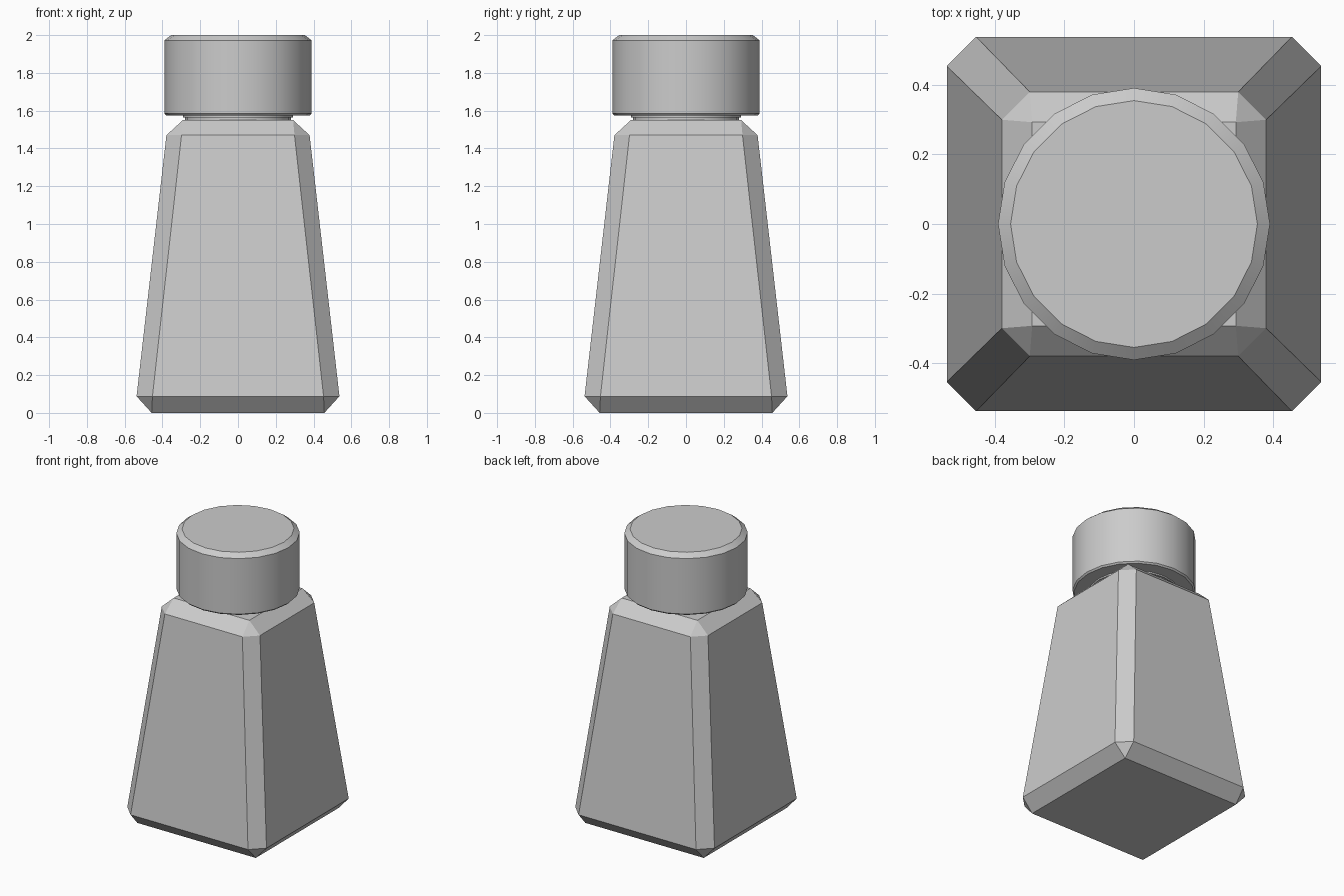
import bpy, bmesh
from math import cos, sin, tau

if "Cube" in bpy.data.objects:
    bpy.data.objects.remove(bpy.data.objects["Cube"])


def loft(name, rings, smooth=False):
    """Skin equal-length rings of points and cap both ends."""
    bm = bmesh.new()
    loops = [[bm.verts.new(p) for p in ring] for ring in rings]
    n = len(loops[0])
    for a, b in zip(loops, loops[1:]):
        for i in range(n):
            j = (i + 1) % n
            bm.faces.new((a[i], a[j], b[j], b[i]))
    bm.faces.new(loops[0][::-1])
    bm.faces.new(loops[-1])
    bmesh.ops.remove_doubles(bm, verts=bm.verts, dist=1e-4)
    bmesh.ops.recalc_face_normals(bm, faces=bm.faces)
    mesh = bpy.data.meshes.new(name)
    bm.to_mesh(mesh)
    bm.free()
    ob = bpy.data.objects.new(name, mesh)
    bpy.context.collection.objects.link(ob)
    if smooth:
        bpy.ops.object.select_all(action='DESELECT')
        ob.select_set(True)
        bpy.context.view_layer.objects.active = ob
        bpy.ops.object.shade_smooth_by_angle(angle=0.5)
    return ob


def chamfered_square(half, flat, z):
    """Square with cut corners; flat == half gives sharp corners."""
    pts = []
    for c, s in ((1, 0), (0, 1), (-1, 0), (0, -1)):
        for x, y in ((half, -flat), (half, flat)):
            pts.append((c * x - s * y, s * x + c * y, z))
    return pts


def circle(r, z, n=20):
    return [(r * cos(tau * i / n), r * sin(tau * i / n), z) for i in range(n)]


# Tapered body with chamfered edges
loft("body", [chamfered_square(*p) for p in (
    (0.457, 0.457, 0.0), (0.537, 0.453, 0.088),
    (0.379, 0.299, 1.47), (0.292, 0.292, 1.55))])

# Short neck between body and lid
loft("neck", [circle(*p) for p in ((0.28, 1.54), (0.28, 1.59))], smooth=True)

# Round lid with bevelled rims
loft("lid", [circle(*p) for p in (
    (0.29, 1.565), (0.29, 1.575), (0.38, 1.575), (0.39, 1.585),
    (0.39, 1.972), (0.354, 2.0))], smooth=True)
